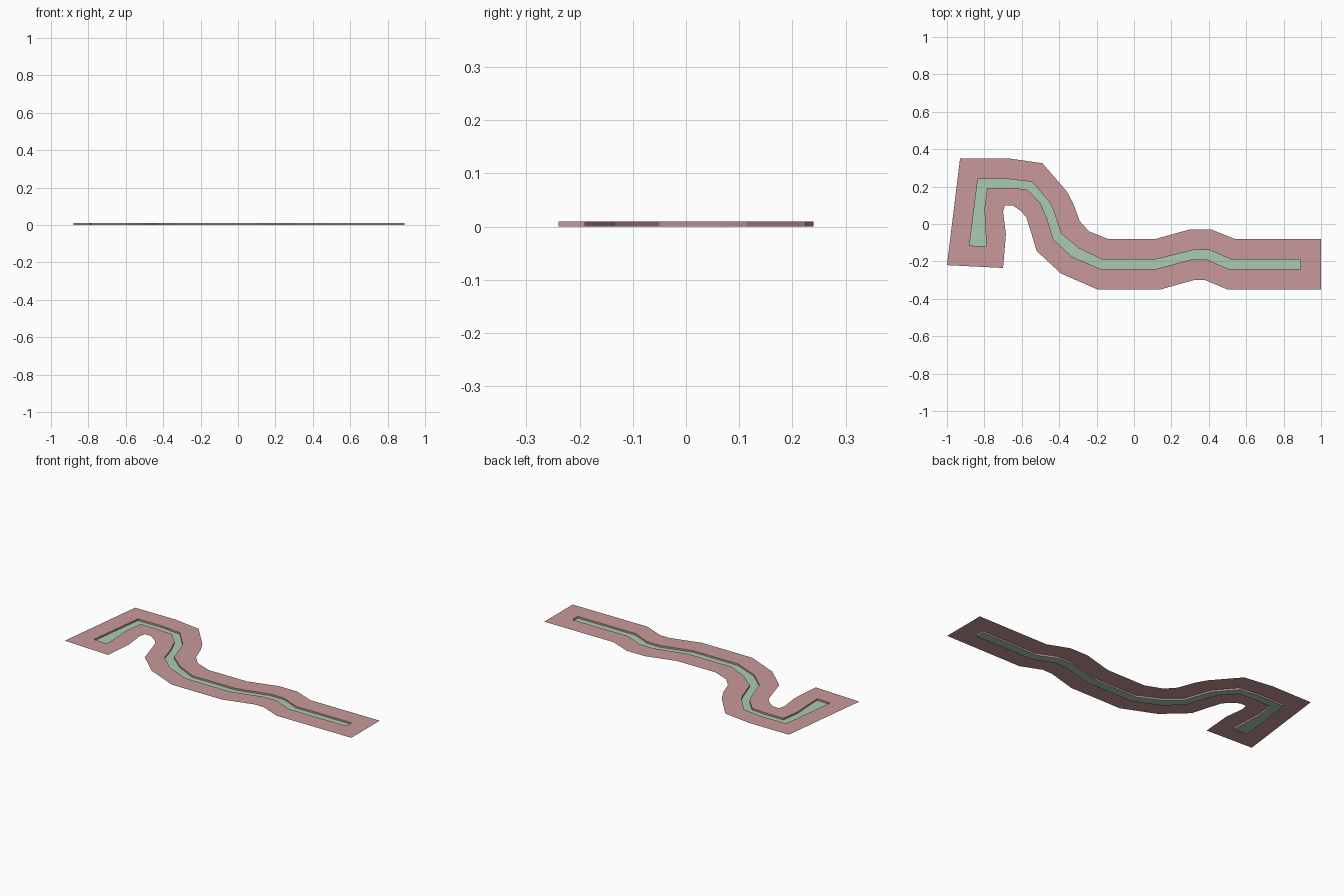
import bpy

if "Cube" in bpy.data.objects:
    bpy.data.objects.remove(bpy.data.objects["Cube"])

DEPTH = 0.01

# Plan outlines, point for point: along the upper bank, then back along the lower bank
outer = [
    (-1, -.22), (-.93, .35), (-.665, .35), (-.49, .325), (-.36, .175), (-.325, .11),
    (-.29, .015), (-.24, -.04), (-.14, -.08), (.115, -.08), (.295, -.03), (.415, -.03),
    (.54, -.08), (1, -.08),
    (1, -.35), (.5, -.35), (.38, -.3), (.32, -.3), (.14, -.35), (-.195, -.35),
    (-.39, -.265), (-.52, -.145), (-.555, -.03), (-.575, .035), (-.605, .07),
    (-.65, .1), (-.69, .1), (-.7, .065), (-.685, -.055), (-.7, -.235)]
inner = [
    (-.88, -.115), (-.835, .24), (-.67, .24), (-.545, .225), (-.45, .115), (-.43, .07),
    (-.39, -.05), (-.295, -.13), (-.17, -.19), (.115, -.19), (.315, -.14), (.405, -.14),
    (.52, -.19), (.89, -.19),
    (.89, -.24), (.505, -.24), (.39, -.19), (.305, -.19), (.12, -.24), (-.18, -.24),
    (-.33, -.175), (-.43, -.085), (-.465, .03), (-.5, .11), (-.57, .185),
    (-.67, .193), (-.785, .193), (-.8, .08), (-.795, 0), (-.79, -.12)]


def at_height(points, z):
    return [(x, y, z) for x, y in points]


def bridge(a, b, n):
    """Quads joining two closed loops of n points starting at indices a and b."""
    return [(a + i, b + i, b + (i + 1) % n, a + (i + 1) % n) for i in range(n)]


def make_part(name, verts, faces, colour):
    mesh = bpy.data.meshes.new(name)
    mesh.from_pydata(verts, [], faces)
    mesh.update()
    mat = bpy.data.materials.new(name + "_material")
    mat.diffuse_color = (*colour, 1)
    mat.use_nodes = True
    mat.node_tree.nodes["Principled BSDF"].inputs["Base Color"].default_value = mat.diffuse_color
    mesh.materials.append(mat)
    obj = bpy.data.objects.new(name, mesh)
    bpy.context.collection.objects.link(obj)
    return obj


n = len(inner)

# Flat bank around the channel, with walls dropping to the channel floor
make_part("river_bank",
          at_height(outer, DEPTH) + at_height(inner, DEPTH) + at_height(inner, 0),
          bridge(0, n, n) + bridge(n, 2 * n, n),
          (0.58, 0.32, 0.32))

# Sunken channel floor
make_part("river_bed", at_height(inner, 0), [tuple(reversed(range(n)))],
          (0.40, 0.60, 0.46))
